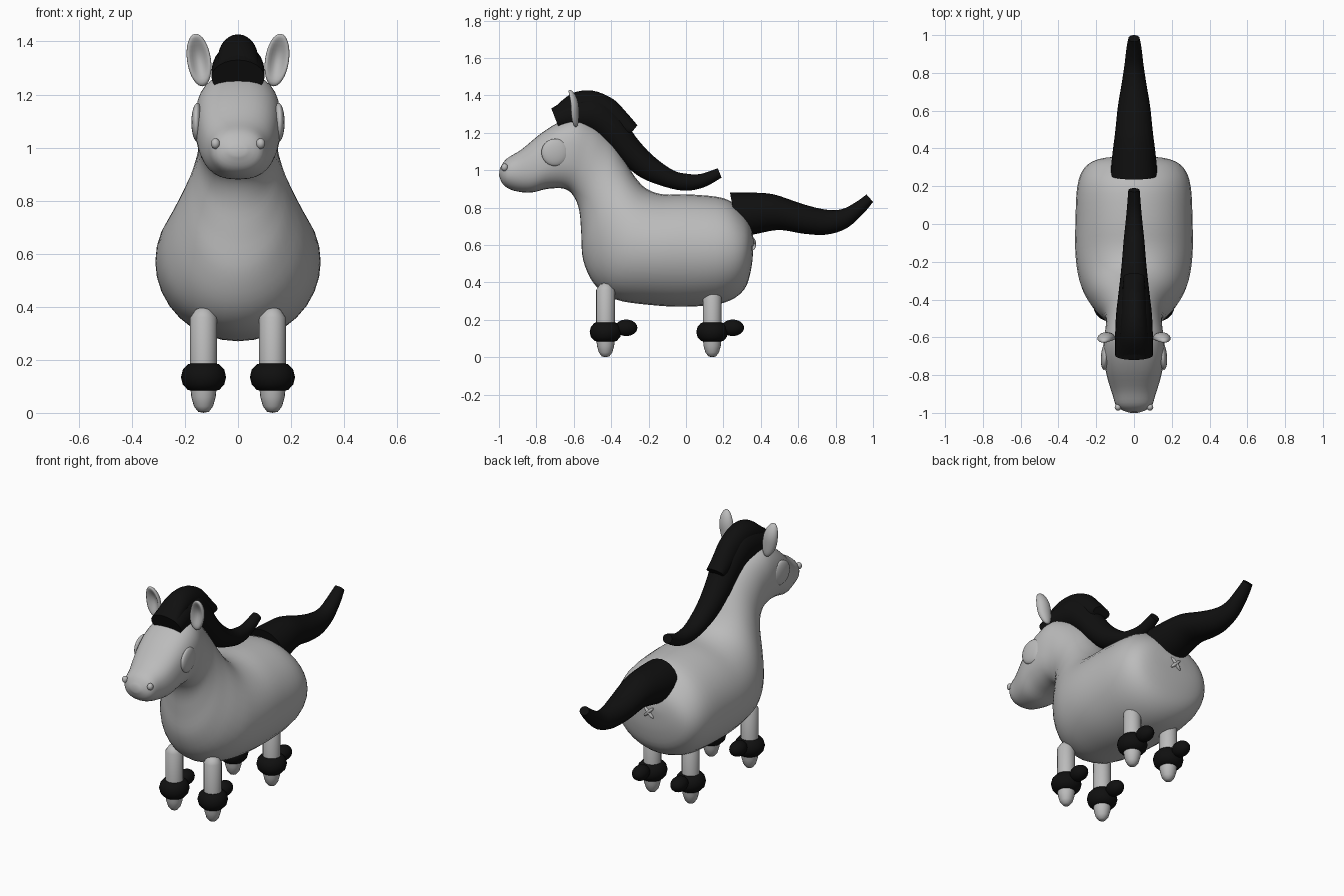
import bpy
import bmesh
import math
from mathutils import Matrix, Vector

if "Cube" in bpy.data.objects:
    bpy.data.objects.remove(bpy.data.objects["Cube"], do_unlink=True)


def make_material(name, value):
    material = bpy.data.materials.new(name)
    material.use_nodes = True
    colour = (value, value, value, 1)
    material.diffuse_color = colour
    material.node_tree.nodes["Principled BSDF"].inputs["Base Color"].default_value = colour
    return material


COAT = make_material("soft grey", 0.5)
HAIR = make_material("black hair", 0.005)


def finish(name, bm, material, angle=50):
    """Turn a bmesh into a named, smooth shaded object."""
    bmesh.ops.recalc_face_normals(bm, faces=bm.faces)
    mesh = bpy.data.meshes.new(name)
    bm.to_mesh(mesh)
    bm.free()
    mesh.materials.append(material)
    obj = bpy.data.objects.new(name, mesh)
    bpy.context.collection.objects.link(obj)
    bpy.ops.object.select_all(action="DESELECT")
    obj.select_set(True)
    bpy.context.view_layer.objects.active = obj
    bpy.ops.object.shade_smooth_by_angle(angle=math.radians(angle))
    return obj


def spline(rows, steps):
    """Catmull-Rom interpolation through rows of numbers."""
    rows = [Vector(row) for row in rows]
    padded = [rows[0]] + rows + [rows[-1]]
    result = []
    for a, b, c, d in zip(padded, padded[1:], padded[2:], padded[3:]):
        for i in range(steps):
            t = i / steps
            result.append(b + (c - a) * (t / 2)
                          + (a * 2 - b * 5 + c * 4 - d) * (t * t / 2)
                          + (b * 3 - a - c * 3 + d) * (t ** 3 / 2))
    return result + [rows[-1]]


def loft(name, rows, material, sides=24, steps=4, angle=50):
    """Skin oval sections given as lower y, z, upper y, z, half width, roundness."""
    bm = bmesh.new()
    rings = []
    for ly, lz, uy, uz, width, power in spline(rows, steps):
        ring = []
        for i in range(sides):
            a = math.tau * i / sides
            s, c = math.sin(a), math.cos(a)
            x = width * math.copysign(abs(s) ** power, s)
            t = 0.5 - 0.5 * math.copysign(abs(c) ** power, c)
            ring.append(bm.verts.new((x, ly + (uy - ly) * t, lz + (uz - lz) * t)))
        rings.append(ring)
    for r, q in zip(rings, rings[1:]):
        for i in range(sides):
            j = (i + 1) % sides
            bm.faces.new((r[i], r[j], q[j], q[i]))
    bm.faces.new(rings[0])
    bm.faces.new(rings[-1])
    return finish(name, bm, material, angle)


def ellipsoid(name, centre, radii, material, rotation=None, shape=None):
    bm = bmesh.new()
    bmesh.ops.create_uvsphere(bm, u_segments=24, v_segments=16, radius=1)
    if shape:
        for v in bm.verts:
            shape(v.co)
    matrix = Matrix.Translation(centre) @ (rotation or Matrix()) @ Matrix.Diagonal((*radii, 1))
    bm.transform(matrix)
    return finish(name, bm, material, 80)


def lathe(name, profile, centre, material, closed=False):
    """Spin a radius, height profile around a vertical axis."""
    bm = bmesh.new()
    verts = [bm.verts.new((r, 0, z)) for r, z in profile]
    edges = [bm.edges.new(pair) for pair in zip(verts, verts[1:])]
    if closed:
        edges.append(bm.edges.new((verts[-1], verts[0])))
    bmesh.ops.spin(bm, geom=verts + edges, cent=(0, 0, 0), axis=(0, 0, 1),
                   angle=math.tau, steps=20)
    bmesh.ops.remove_doubles(bm, verts=bm.verts, dist=0.0005)
    bm.transform(Matrix.Translation(centre))
    return finish(name, bm, material, 60)


# Body, neck and head as one skin, from rump to muzzle
loft("body", [
    (0.36, 0.60, 0.36, 0.64, 0.04, 1),
    (0.35, 0.48, 0.34, 0.72, 0.18, 1),
    (0.31, 0.36, 0.29, 0.79, 0.26, 1),
    (0.2, 0.29, 0.2, 0.85, 0.3, 1),
    (0, 0.27, 0.02, 0.87, 0.31, 1),
    (-0.2, 0.28, -0.12, 0.87, 0.31, 1),
    (-0.38, 0.31, -0.21, 0.9, 0.29, 1),
    (-0.49, 0.39, -0.27, 0.96, 0.25, 1),
    (-0.55, 0.52, -0.32, 1.04, 0.2, 1),
    (-0.56, 0.66, -0.37, 1.12, 0.165, 1),
    (-0.57, 0.78, -0.42, 1.18, 0.15, 1),
    (-0.6, 0.86, -0.49, 1.24, 0.15, 0.9),
    (-0.65, 0.9, -0.58, 1.28, 0.16, 0.8),
    (-0.74, 0.9, -0.67, 1.26, 0.16, 0.8),
    (-0.83, 0.88, -0.77, 1.2, 0.145, 0.8),
    (-0.92, 0.89, -0.88, 1.11, 0.115, 0.9),
    (-0.975, 0.92, -0.96, 1.06, 0.09, 0.9),
    (-1, 0.97, -0.995, 1.01, 0.03, 1),
], COAT, sides=32, angle=80)

# Mane running down the neck and lifting at its end
loft("mane", [
    (-0.67, 1.2, -0.72, 1.33, 0.1, 1),
    (-0.57, 1.2, -0.62, 1.38, 0.1, 1),
    (-0.49, 1.18, -0.47, 1.39, 0.095, 1),
    (-0.42, 1.12, -0.36, 1.31, 0.085, 1),
    (-0.34, 1.04, -0.27, 1.18, 0.075, 1),
    (-0.24, 0.96, -0.18, 1.08, 0.065, 1),
    (-0.11, 0.91, -0.07, 1, 0.055, 1),
    (0, 0.89, 0.01, 0.98, 0.045, 1),
    (0.1, 0.91, 0.08, 0.98, 0.037, 1),
    (0.19, 0.96, 0.17, 1.01, 0.03, 1),
], HAIR)

# Raised lock on the crown
loft("mane_crest", [
    (-0.69, 1.27, -0.71, 1.33, 0.08, 1),
    (-0.59, 1.28, -0.61, 1.41, 0.075, 1),
    (-0.5, 1.26, -0.5, 1.425, 0.07, 1),
    (-0.43, 1.22, -0.39, 1.38, 0.065, 1),
    (-0.36, 1.17, -0.32, 1.31, 0.06, 1),
    (-0.3, 1.19, -0.26, 1.24, 0.055, 1),
], HAIR)

# Tail
loft("tail", [
    (0.28, 0.64, 0.235, 0.88, 0.125, 1),
    (0.38, 0.66, 0.35, 0.88, 0.115, 1),
    (0.5, 0.68, 0.47, 0.87, 0.1, 1),
    (0.63, 0.66, 0.62, 0.82, 0.085, 1),
    (0.75, 0.655, 0.74, 0.79, 0.065, 1),
    (0.86, 0.69, 0.83, 0.79, 0.05, 1),
    (0.95, 0.77, 0.91, 0.83, 0.04, 1),
    (1, 0.83, 0.965, 0.87, 0.03, 1),
], HAIR)


def cup(co):
    """Hollow the front of an ear and bend its tip forward."""
    if co.y < 0:
        co.y *= 1 - 1.5 * max(0, 1 - co.x ** 2 - co.z ** 2)
    co.y -= 0.5 * co.z * abs(co.z)


# Paired parts: ears, eyes, nostrils and legs
for side, sign in (("left", 1), ("right", -1)):
    ellipsoid(side + "_ear", (sign * 0.147, -0.605, 1.33), (0.045, 0.032, 0.1), COAT,
              Matrix.Rotation(sign * 0.15, 4, "Y"), cup)
    ellipsoid(side + "_eye", (sign * 0.153, -0.7, 1.095), (0.022, 0.073, 0.073), COAT,
              Matrix.Rotation(sign * 0.08, 4, "Z"))
    ellipsoid(side + "_nostril", (sign * 0.085, -0.97, 1.015), (0.017, 0.018, 0.02), COAT)
    for end, y in (("front", -0.43), ("back", 0.14)):
        label = side + "_" + end
        lathe(label + "_leg", [(0, 0), (0.02, 0.004), (0.036, 0.025), (0.046, 0.06),
                               (0.05, 0.1), (0.05, 0.36), (0.03, 0.39), (0, 0.4)],
              (sign * 0.13, y, 0), COAT)
        # Hair cuff with a tuft behind
        ring = [(0.035 + 0.05 * math.cos(math.tau * i / 12),
                 0.055 * math.sin(math.tau * i / 12)) for i in range(12)]
        ring = [(max(r, 0.01), z) for r, z in ring]
        lathe(label + "_cuff", ring, (sign * 0.13, y, 0.135), HAIR, closed=True)
        ellipsoid(label + "_tuft", (sign * 0.13, y + 0.11, 0.157),
                  (0.045, 0.06, 0.044), HAIR)

# Small cross below the tail
for number, turn in enumerate((-1, 1)):
    ellipsoid("rump_cross_" + str(number), (0, 0.36, 0.605), (0.01, 0.014, 0.045), COAT,
              Matrix.Rotation(turn * math.pi / 4, 4, "Y"))
